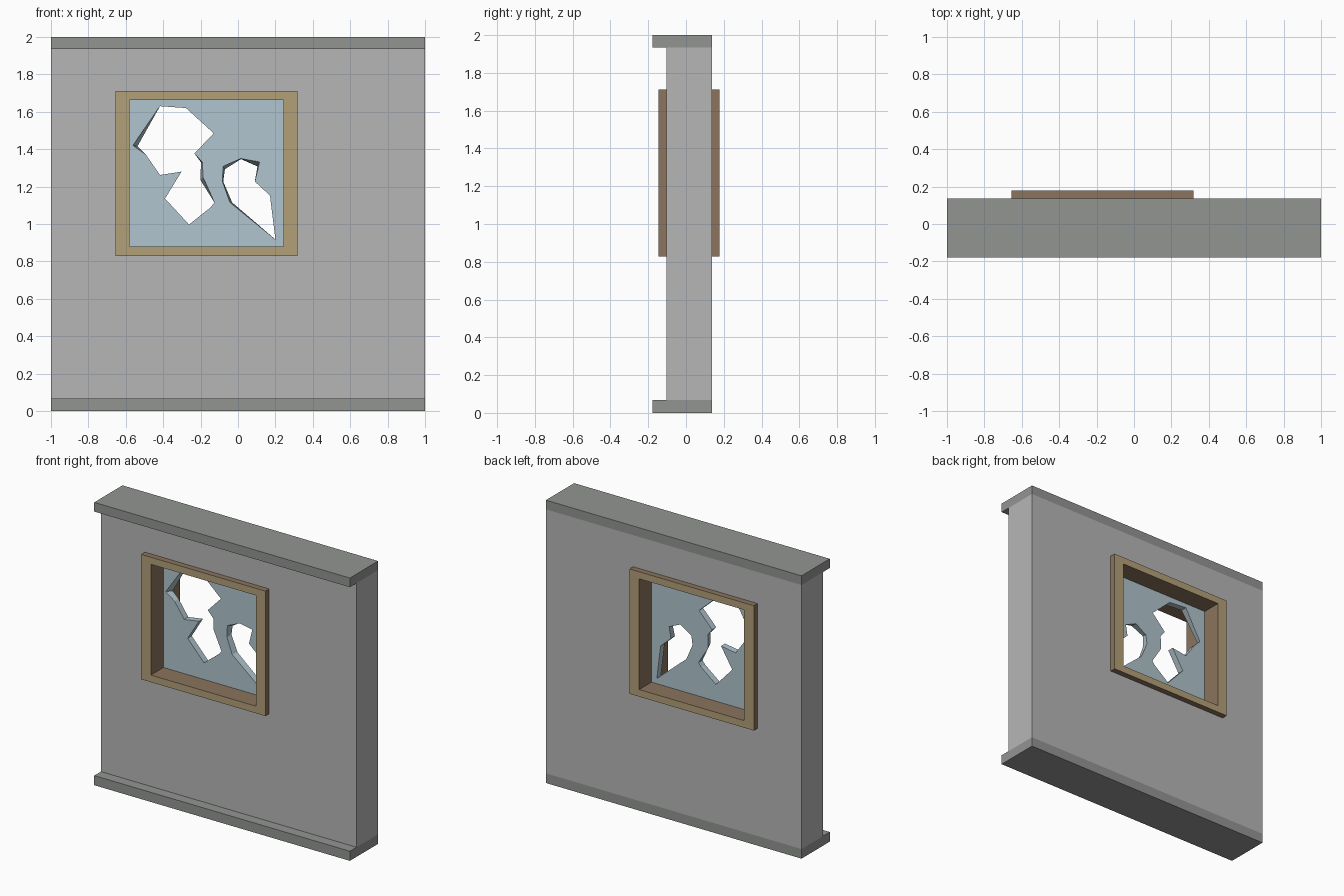
import bpy, bmesh

if "Cube" in bpy.data.objects:
    bpy.data.objects.remove(bpy.data.objects["Cube"])


def material(name, rgb):
    m = bpy.data.materials.new(name)
    m.diffuse_color = (*rgb, 1)
    m.use_nodes = True
    m.node_tree.nodes["Principled BSDF"].inputs["Base Color"].default_value = m.diffuse_color
    return m


WALL = material("light grey", (0.47, 0.47, 0.47))
TRIM = material("dark grey", (0.29, 0.30, 0.29))
TAN = material("tan wood", (0.45, 0.35, 0.19))
BROWN = material("brown wood", (0.26, 0.175, 0.11))
GLASS = material("pale blue glass", (0.44, 0.56, 0.62))


def finish(name, bm, *mats):
    bmesh.ops.recalc_face_normals(bm, faces=bm.faces)
    me = bpy.data.meshes.new(name)
    bm.to_mesh(me)
    bm.free()
    for m in mats:
        me.materials.append(m)
    ob = bpy.data.objects.new(name, me)
    bpy.context.collection.objects.link(ob)
    return ob


def rect(x0, x1, z0, z1):
    return [(x0, z0), (x1, z0), (x1, z1), (x0, z1)]


def box(name, x0, x1, y0, y1, z0, z1, mat):
    bm = bmesh.new()
    bmesh.ops.create_cube(bm, size=1)
    for v in bm.verts:
        v.co = ((x0 + x1) / 2 + v.co.x * (x1 - x0),
                (y0 + y1) / 2 + v.co.y * (y1 - y0),
                (z0 + z1) / 2 + v.co.z * (z1 - z0))
    return finish(name, bm, mat)


def ring(name, outer, inner, y0, y1, *mats):
    """Rectangular slab with a rectangular opening."""
    bm = bmesh.new()
    # outer front, outer back, inner back, inner front
    rows = [[bm.verts.new((x, y, z)) for x, z in r]
            for r, y in ((outer, y0), (outer, y1), (inner, y1), (inner, y0))]
    for k in range(4):
        a, b = rows[k], rows[(k + 1) % 4]
        for i in range(4):
            j = (i + 1) % 4
            bm.faces.new((a[i], a[j], b[j], b[i]))
    ob = finish(name, bm, *mats)
    if len(mats) > 1:  # second colour on the edges, first on front and back
        for p in ob.data.polygons:
            p.material_index = 0 if abs(p.normal.y) > 0.5 else 1
    return ob


# Wall with its opening, and the trim rails at floor and top
ring("wall", rect(-1, 1, 0.068, 1.935), rect(-0.62, 0.28, 0.855, 1.685),
     -0.104, 0.137, WALL)
box("bottom_trim", -1, 1, -0.178, 0.137, 0, 0.068, TRIM)
box("top_trim", -1, 1, -0.178, 0.137, 1.935, 2, TRIM)

# Window frame through the wall
pane = rect(-0.58, 0.242, 0.879, 1.662)
ring("window_frame", rect(-0.655, 0.317, 0.829, 1.712), pane,
     -0.146, 0.178, TAN, BROWN)

# Broken holes: x, z on the front, optional shift of the back edge
hole_1 = [(-0.417, 1.63), (-0.278, 1.62), (-0.13, 1.485), (-0.233, 1.377),
          (-0.19, 1.33, -0.008, 0), (-0.187, 1.25, -0.014, -0.015),
          (-0.126, 1.115), (-0.145, 1.09), (-0.262, 0.997), (-0.39, 1.136),
          (-0.302, 1.28), (-0.417, 1.262), (-0.492, 1.37),
          (-0.562, 1.42, 0.024, -0.005)]
hole_2 = [(-0.08, 1.308, 0.01, -0.015), (0.016, 1.35, 0, -0.003),
          (0.115, 1.332, -0.011, -0.024), (0.09, 1.227), (0.171, 1.152),
          (0.2, 0.917), (-0.043, 1.115, 0.012, 0), (-0.083, 1.227, 0.004, 0)]

# Glass pane: filled front, matching back, walls along every outline
bm = bmesh.new()
Y0, Y1 = -0.005, 0.04
back, edges, loops = {}, [], []
for outline in (pane, hole_1, hole_2):
    loop = [bm.verts.new((p[0], Y0, p[1])) for p in outline]
    loops.append(loop)
    edges += [bm.edges.new((loop[i - 1], loop[i])) for i in range(len(loop))]
bmesh.ops.triangle_fill(bm, edges=edges, use_beauty=True, normal=(0, -1, 0))
front = list(bm.faces)
for outline, loop in zip((pane, hole_1, hole_2), loops):
    for p, v in zip(outline, loop):
        dx, dz = p[2:] if len(p) > 2 else (0, 0)
        back[v] = bm.verts.new((p[0] + dx, Y1, p[1] + dz))
for f in front:
    bm.faces.new([back[v] for v in reversed(f.verts)])
for loop in loops:
    for i in range(len(loop)):
        a, b = loop[i - 1], loop[i]
        bm.faces.new((a, b, back[b], back[a]))
finish("broken_glass", bm, GLASS)
